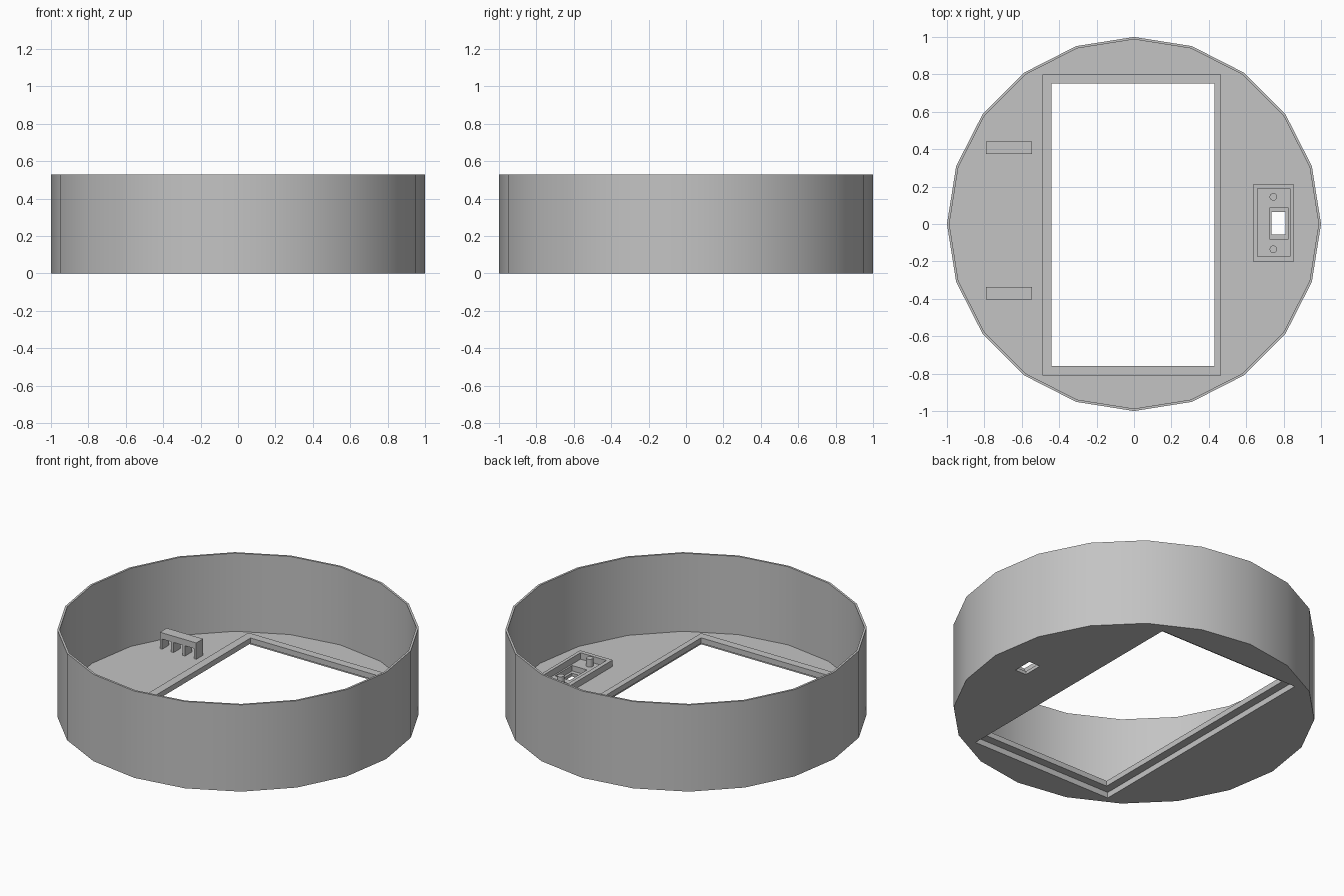
import bpy
import bmesh
import math
from mathutils import Matrix, Vector

default = bpy.data.objects.get("Cube")
if default:
    bpy.data.objects.remove(default, do_unlink=True)

HEIGHT = 0.53
FLOOR = 0.053

grey = bpy.data.materials.new("plain grey")
grey.use_nodes = True
grey.diffuse_color = (0.55, 0.55, 0.55, 1)
grey.node_tree.nodes["Principled BSDF"].inputs["Base Color"].default_value = grey.diffuse_color


def finish(name, bm):
    mesh = bpy.data.meshes.new(name)
    bm.to_mesh(mesh)
    bm.free()
    mesh.materials.append(grey)
    obj = bpy.data.objects.new(name, mesh)
    bpy.context.collection.objects.link(obj)
    return obj


def box(name, x, y, z):
    """Box from (low, high) ranges on each axis."""
    bm = bmesh.new()
    size = Vector([r[1] - r[0] for r in (x, y, z)])
    centre = Vector([(r[0] + r[1]) / 2 for r in (x, y, z)])
    bmesh.ops.create_cube(bm, size=1, matrix=Matrix.Translation(centre) @ Matrix.Diagonal(size.to_4d()))
    return finish(name, bm)


def cylinder(name, sides, radius, z, x=0, y=0):
    bm = bmesh.new()
    bmesh.ops.create_cone(bm, cap_ends=True, segments=sides, radius1=radius, radius2=radius,
                          depth=z[1] - z[0], matrix=Matrix.Translation((x, y, sum(z) / 2)))
    return finish(name, bm)


def select(obj):
    bpy.ops.object.select_all(action='DESELECT')
    obj.select_set(True)
    bpy.context.view_layer.objects.active = obj


def cut(target, *cutters):
    """Subtract the cutters from the target and discard them."""
    select(target)
    for cutter in cutters:
        mod = target.modifiers.new("cut", 'BOOLEAN')
        mod.operation = 'DIFFERENCE'
        mod.solver = 'EXACT'
        mod.object = cutter
        bpy.ops.object.modifier_apply(modifier=mod.name)
        bpy.data.objects.remove(cutter, do_unlink=True)


def smooth(obj):
    select(obj)
    bpy.ops.object.shade_smooth_by_angle(angle=math.radians(30))


# Round tray: thin wall, floor, screen opening and stepped port
opening_x, opening_y = (-0.49, 0.465), (-0.81, 0.80)
through = (-0.1, 0.3)
tray = cylinder("round_tray", 20, 1.0, (0, HEIGHT))
cut(tray,
    cylinder("bore", 20, 0.987, (FLOOR, 1)),
    box("opening", opening_x, opening_y, through),
    box("port_step", (0.725, 0.825), (-0.08, 0.085), (0.02, 0.3)),
    box("port_hole", (0.735, 0.81), (-0.055, 0.065), through))
smooth(tray)

# Frame set into the upper part of the screen opening
frame = box("screen_frame", opening_x, opening_y, (0.035, 0.068))
cut(frame, box("frame_hole", (-0.44, 0.43), (-0.76, 0.75), through))

# Raised border and pegs around the port
border = box("port_border", (0.635, 0.855), (-0.20, 0.21), (FLOOR, 0.092))
cut(border, box("border_hole", (0.66, 0.835), (-0.175, 0.19), through))
for side, y in (("front", -0.135), ("back", 0.145)):
    smooth(cylinder("port_peg_" + side, 20, 0.02, (FLOOR, 0.10), 0.745, y))

# Two cable blocks, each with three passages
for side, y in (("front", -0.37), ("back", 0.408)):
    block = box("cable_block_" + side, (-0.79, -0.545), (y - 0.033, y + 0.033), (FLOOR, 0.153))
    for i in range(3):
        left = -0.775 + i * 0.0775
        cut(block, box("passage", (left, left + 0.06), (y - 0.1, y + 0.1), (0.0, 0.115)))
